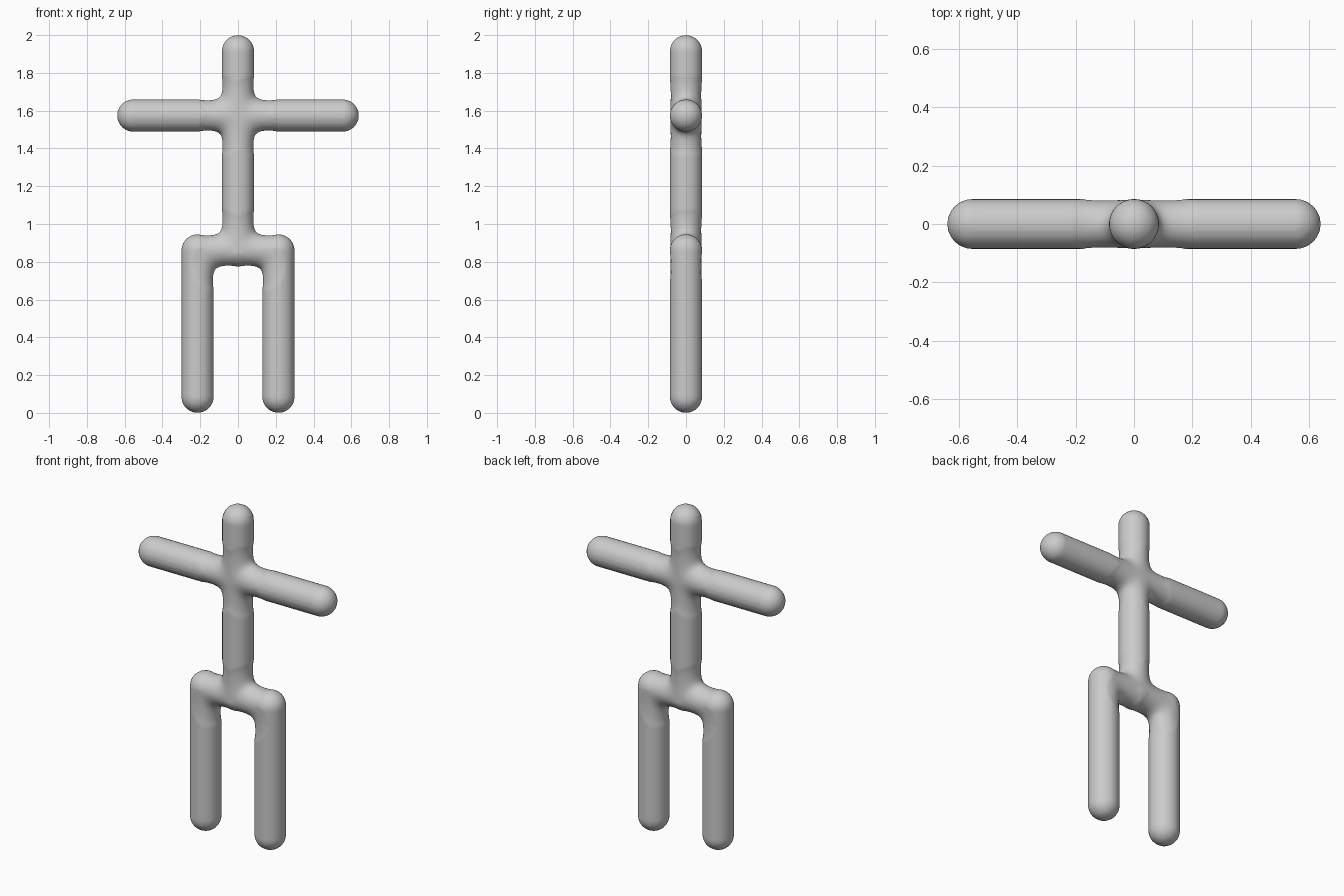
import bpy, bmesh, math
from mathutils import Matrix, Vector

if "Cube" in bpy.data.objects:
    bpy.data.objects.remove(bpy.data.objects["Cube"])

R = 0.086                       # tube radius
HIP_Z, ARM_Z, LEG_X = 0.86, 1.574, 0.214


def capsule(bm, a, b):
    """Round-ended tube between two points."""
    a, b = Vector(a), Vector(b)
    half = (b - a).length / 2
    verts = bmesh.ops.create_uvsphere(bm, u_segments=32, v_segments=17, radius=R)["verts"]
    for v in verts:
        v.co.z += half if v.co.z > 0 else -half
    turn = Vector((0, 0, 1)).rotation_difference(b - a).to_matrix().to_4x4()
    bmesh.ops.transform(bm, matrix=Matrix.Translation((a + b) / 2) @ turn, verts=verts)


bm = bmesh.new()
capsule(bm, (0, 0, HIP_Z), (0, 0, 2 - R))                  # torso and head
capsule(bm, (-0.64 + R, 0, ARM_Z), (0.64 - R, 0, ARM_Z))   # arms
capsule(bm, (-LEG_X, 0, HIP_Z), (LEG_X, 0, HIP_Z))         # hips
for s in (-1, 1):
    capsule(bm, (s * LEG_X, 0, R), (s * LEG_X, 0, HIP_Z))  # legs

mesh = bpy.data.meshes.new("figure_body")
bm.to_mesh(mesh)
bm.free()
body = bpy.data.objects.new("figure_body", mesh)
bpy.context.collection.objects.link(body)
bpy.context.view_layer.objects.active = body
body.select_set(True)

# fuse the tubes into one skin
fuse = body.modifiers.new("fuse", 'REMESH')
fuse.mode = 'VOXEL'
fuse.voxel_size = 0.012
bpy.ops.object.modifier_apply(modifier=fuse.name)

# soften the inner corners where the tubes meet
corners = [(s * x, z) for s in (-1, 1) for x, z in (
    (R, ARM_Z + R), (R, ARM_Z - R), (R, HIP_Z + R), (LEG_X - R, HIP_Z - R))]
bm = bmesh.new()
bm.from_mesh(body.data)
near = [v for v in bm.verts
        if min(math.hypot(v.co.x - x, v.co.z - z) for x, z in corners) < 0.12]
for _ in range(40):
    bmesh.ops.smooth_vert(bm, verts=near, factor=0.5,
                          use_axis_x=True, use_axis_y=True, use_axis_z=True)
bm.to_mesh(body.data)
bm.free()

grey = bpy.data.materials.new("light_grey")
grey.diffuse_color = (0.6, 0.6, 0.6, 1)
grey.use_nodes = True
grey.node_tree.nodes["Principled BSDF"].inputs["Base Color"].default_value = grey.diffuse_color
body.data.materials.clear()
body.data.materials.append(grey)
bpy.ops.object.shade_smooth()
